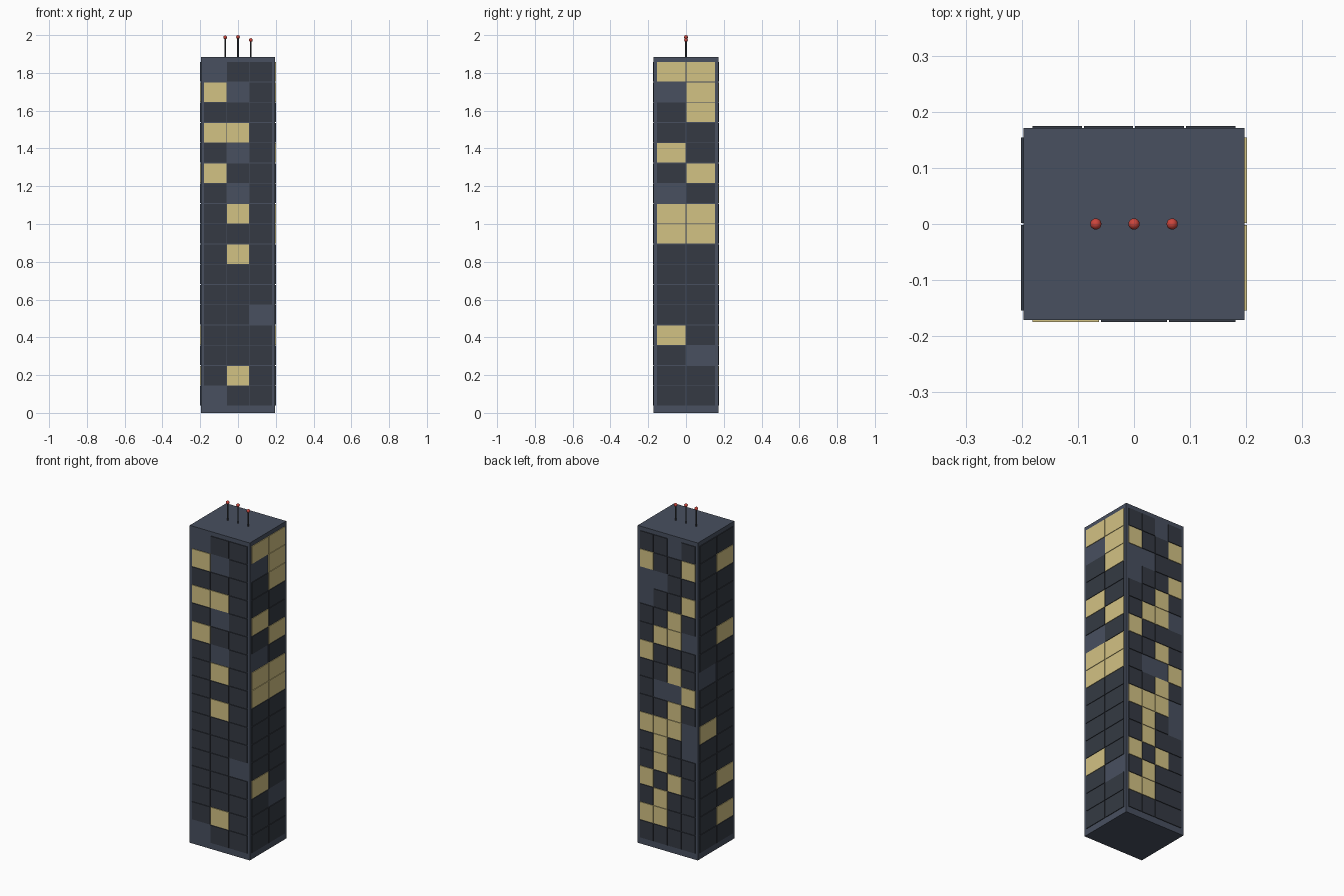
import bpy, bmesh
from mathutils import Matrix, Vector

if "Cube" in bpy.data.objects:
    bpy.data.objects.remove(bpy.data.objects["Cube"])


def material(name, rgb):
    m = bpy.data.materials.new(name)
    m.diffuse_color = (*rgb, 1)
    m.use_nodes = True
    m.node_tree.nodes["Principled BSDF"].inputs["Base Color"].default_value = m.diffuse_color
    return m


WALL = material("wall", (0.065, 0.08, 0.115))
DARK = material("dark_glass", (0.035, 0.042, 0.056))
LIT = material("lit_glass", (0.65, 0.54, 0.23))
POLE = material("pole", (0.05, 0.055, 0.065))
RED = material("beacon", (0.6, 0.06, 0.045))

HX, HY, H = 0.197, 0.171, 1.883     # tower half sizes and height
TOP, PITCH = 1.859, 0.1072          # top of window grid, storey height
OUT, GAP = 0.004, 0.003             # window projection, joint width

# Window patterns seen from outside, top storey first:
# d = dark, y = lit, . = no pane
FRONT = ".dd y.d ddd yyd d.d ydd d.d dyd ddd dyd ddd ddd dd. ddd ddd dyd .dd"
RIGHT = "yy .y dy dd yd dy .d yy yy dd dd dd dd yd d. dd dd"
BACK = ("dd.d yddy ..dd .ddy ddyd dyy. yddd ddyd d..y ddyd "
        "yyy. dyd. dydd ydyd dydd yydd dddd")
LEFT = "dd dy dd dd dd dy dd .d dd dd yd dd dd dy dd dy dd"


def finish(bm, name, mats):
    me = bpy.data.meshes.new(name)
    bm.to_mesh(me)
    bm.free()
    for m in mats:
        me.materials.append(m)
    ob = bpy.data.objects.new(name, me)
    bpy.context.collection.objects.link(ob)
    return ob


def box(bm, centre, size, turn=Matrix(), index=0):
    mat = turn @ Matrix.Translation(centre) @ Matrix.Diagonal((*size, 1))
    verts = bmesh.ops.create_cube(bm, size=1, matrix=mat)["verts"]
    for f in {f for v in verts for f in v.link_faces}:
        f.material_index = index


def windows(name, pattern, quarter, span, depth):
    """Grid of thin panes on one facade, made facing -y and then turned."""
    bm = bmesh.new()
    turn = Matrix.Rotation(quarter * 1.5707963268, 4, 'Z')
    for r, row in enumerate(pattern.split()):
        w = span / len(row)
        for c, kind in enumerate(row):
            if kind == ".":
                continue
            pos = Vector((-span / 2 + (c + 0.5) * w, -depth,
                          TOP - (r + 0.5) * PITCH))
            box(bm, pos, (w - GAP, 2 * OUT, PITCH - GAP), turn, int(kind == "y"))
    finish(bm, name, [DARK, LIT])


# tower block
bm = bmesh.new()
box(bm, (0, 0, H / 2), (2 * HX, 2 * HY, H))
finish(bm, "tower_body", [WALL])

# facades
windows("front_windows", FRONT, 0, 0.364, HY)
windows("right_windows", RIGHT, 1, 0.311, HX)
windows("back_windows", BACK, 2, 0.364, HY)
windows("left_windows", LEFT, 3, 0.311, HX)

# roof antennas with red beacons
for i, (x, z) in enumerate([(-0.068, 1.988), (0, 1.99), (0.068, 1.974)]):
    bpy.ops.mesh.primitive_cylinder_add(vertices=8, radius=0.004, depth=z - H + 0.01,
                                        location=(x, 0, (z + H - 0.01) / 2))
    pole = bpy.context.object
    pole.name = f"antenna_{i + 1}"
    pole.data.materials.append(POLE)
    bpy.ops.mesh.primitive_uv_sphere_add(segments=16, ring_count=8, radius=0.01,
                                         location=(x, 0, z))
    lamp = bpy.context.object
    lamp.name = f"beacon_{i + 1}"
    lamp.data.materials.append(RED)
    bpy.ops.object.shade_smooth()
